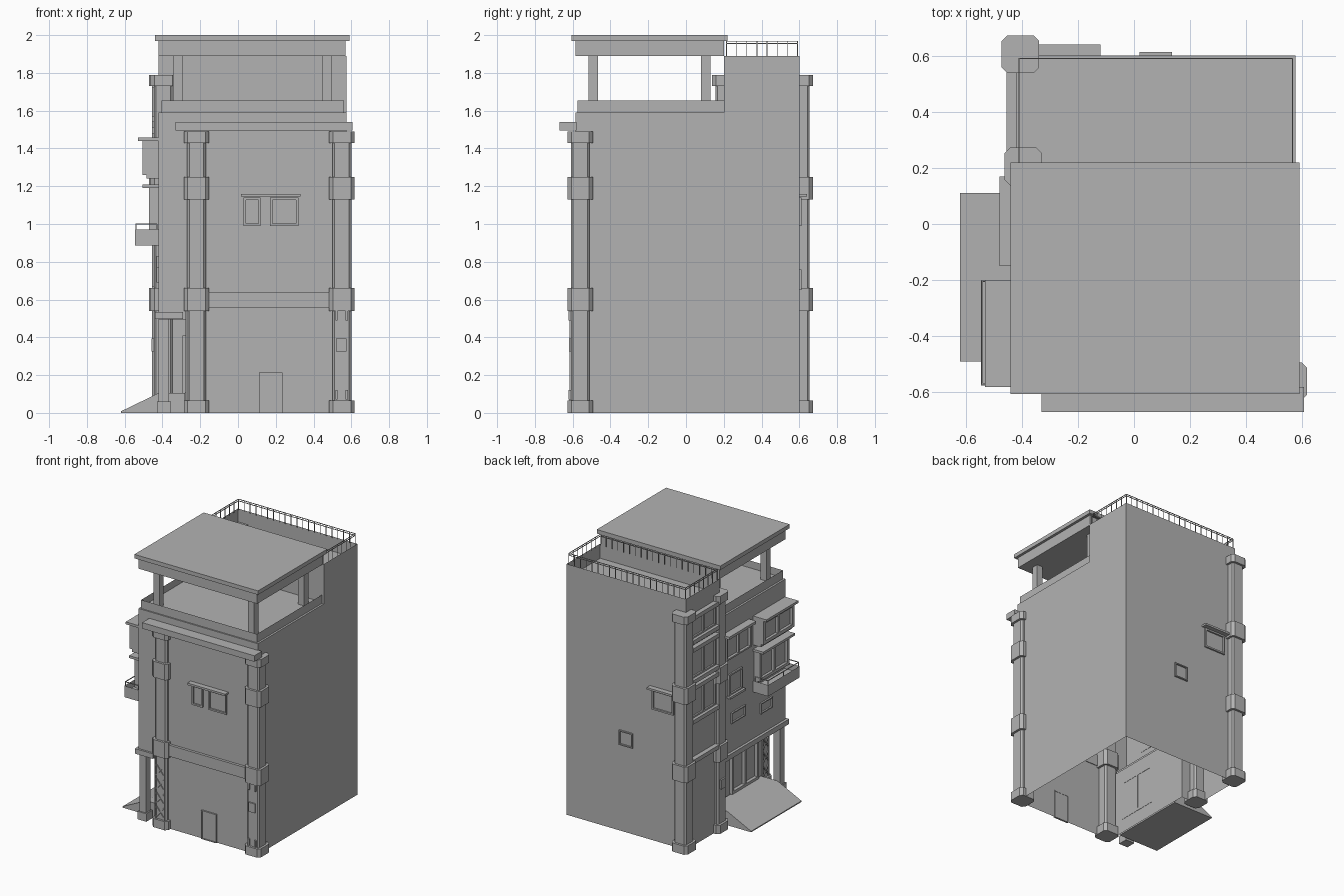
import bpy, bmesh
from mathutils import Vector, Matrix

cube = bpy.data.objects.get("Cube")
if cube:
    bpy.data.objects.remove(cube)

concrete = bpy.data.materials.new("concrete grey")
concrete.use_nodes = True
GREY = (0.45, 0.45, 0.45, 1)
concrete.diffuse_color = GREY
concrete.node_tree.nodes["Principled BSDF"].inputs["Base Color"].default_value = GREY


def finish(name, bm):
    bmesh.ops.recalc_face_normals(bm, faces=bm.faces)
    mesh = bpy.data.meshes.new(name)
    bm.to_mesh(mesh)
    bm.free()
    mesh.materials.append(concrete)
    obj = bpy.data.objects.new(name, mesh)
    bpy.context.collection.objects.link(obj)
    return obj


def add_box(bm, x0, x1, y0, y1, z0, z1):
    mid = Vector((x0 + x1, y0 + y1, z0 + z1)) / 2
    size = (abs(x1 - x0), abs(y1 - y0), abs(z1 - z0), 1)
    bmesh.ops.create_cube(bm, size=1, matrix=Matrix.Translation(mid) @ Matrix.Diagonal(size))


def boxes(name, *dims):
    bm = bmesh.new()
    for d in dims:
        add_box(bm, *d)
    return finish(name, bm)


def bars(name, segments, w):
    # Square bars between pairs of points
    bm = bmesh.new()
    for p, q in segments:
        p, q = Vector(p), Vector(q)
        rot = (q - p).to_track_quat('Z', 'Y').to_matrix().to_4x4()
        size = Matrix.Diagonal((w, w, (q - p).length, 1))
        bmesh.ops.create_cube(bm, size=1, matrix=Matrix.Translation((p + q) / 2) @ rot @ size)
    return finish(name, bm)


def add_prism(bm, pts, z0, z1, bottom=True, top=True):
    lo = [bm.verts.new((x, y, z0)) for x, y in pts]
    hi = [bm.verts.new((x, y, z1)) for x, y in pts]
    for i in range(len(pts)):
        j = (i + 1) % len(pts)
        bm.faces.new((lo[i], lo[j], hi[j], hi[i]))
    if bottom:
        bm.faces.new(lo[::-1])
    return bm.faces.new(hi) if top else None


def rect(x0, x1, y0, y1):
    return [(x0, y0), (x1, y0), (x1, y1), (x0, y1)]


def tub(name, x0, x1, y0, y1, z0, z1, wall, depth):
    # Walled block with a sunken top
    bm = bmesh.new()
    top = add_prism(bm, rect(x0, x1, y0, y1), z0, z1, bottom=False)
    for step in (wall, 0.0):
        if step:
            bmesh.ops.inset_individual(bm, faces=[top], thickness=step)
        else:
            ext = bmesh.ops.extrude_discrete_faces(bm, faces=[top])
            bmesh.ops.translate(bm, verts=ext["faces"][0].verts, vec=(0, 0, -depth))
    return finish(name, bm)


# Wall planes, for details placed by position along the wall and depth outwards
L, R, F, B = -0.42, 0.575, -0.585, 0.6
WALLS = {
    "front": lambda u0, u1, d0, d1: (u0, u1, F - d1, F - d0),
    "back": lambda u0, u1, d0, d1: (u0, u1, B + d0, B + d1),
    "side": lambda u0, u1, d0, d1: (L - d1, L - d0, u0, u1),
}


def on_wall(wall, u0, u1, z0, z1, d0, d1):
    return (*WALLS[wall](u0, u1, d0, d1), z0, z1)


def window(name, wall, u0, u1, z0, z1, panes=1, base=0.0, t=0.012, depth=0.012):
    lo, hi = base - 0.002, base + depth
    parts = [on_wall(wall, u0, u1, z0, z0 + t, lo, hi), on_wall(wall, u0, u1, z1 - t, z1, lo, hi)]
    for i in range(panes + 1):
        u = u0 + (u1 - u0 - t) * i / panes
        parts.append(on_wall(wall, u, u + t, z0, z1, lo, hi))
    boxes(name, *parts)


# Main shell: ground floor with a recessed porch corner, then the full upper floors
bm = bmesh.new()
add_prism(bm, [(-0.27, F), (R, F), (R, B), (L, B), (L, 0.2), (-0.27, 0.2)], 0, 0.5, False, False)
finish("ground_floor_walls", bm)
bm = bmesh.new()
add_prism(bm, rect(L, R, F, B), 0.5, 1.59, bottom=False)
finish("upper_floor_walls", bm)
boxes("porch_ceiling", (L, -0.27, F, 0.2, 0.495, 0.505))
tub("stair_tower", L, R, 0.2, B, 1.59, 1.89, 0.015, 0.11)
tub("terrace_parapet", -0.405, 0.56, -0.575, 0.2, 1.59, 1.655, 0.02, 0.055)

# Canopy over the terrace
boxes("canopy_beam", (-0.42, 0.57, -0.585, 0.2, 1.89, 1.97))
boxes("canopy_roof", (-0.44, 0.59, -0.605, 0.22, 1.97, 2.0))
boxes("canopy_posts", *[(x, x + 0.05, y, y + 0.05, 1.6, 1.9)
                        for x in (-0.345, 0.445) for y in (-0.515, 0.08)])

# Tower railing
segs = []
x0, x1, y0, y1 = L + 0.01, R - 0.01, 0.215, B - 0.01
corners = [(x0, y0), (x1, y0), (x1, y1), (x0, y1)]
for i, a in enumerate(corners):
    a, b = Vector(a), Vector(corners[(i + 1) % 4])
    for z in (1.955, 1.968):
        segs.append(((*a, z), (*b, z)))
    n = round((b - a).length / 0.05)
    for k in range(n):
        p = a.lerp(b, k / n)
        segs.append(((*p, 1.885), (*p, 1.967)))
bars("tower_railing", segs, 0.004)


# Columns with chamfered collars
def octagon(cx, cy, h, c):
    return [(cx + x, cy + y) for x, y in
            ((-h, c - h), (c - h, -h), (h - c, -h), (h, c - h),
             (h, h - c), (h - c, h), (c - h, h), (-h, h - c))]


def column(name, cx, cy, top):
    bm = bmesh.new()
    add_prism(bm, octagon(cx, cy, 0.05, 0.012), 0, top)
    for lo, hi in ((0, 0.065), (0.54, 0.66), (1.13, 1.25), (top - 0.06, top)):
        add_prism(bm, octagon(cx, cy, 0.067, 0.02), lo, hi)
    finish(name, bm)


column("front_left_column", 0.55, -0.56, 1.49)
column("front_right_column", -0.22, -0.56, 1.49)
column("back_right_column", -0.405, 0.605, 1.79)
column("middle_right_column", -0.395, 0.205, 1.79)

# Steel lattice on the front right column
segs = []
for at in (lambda u, z: (-0.22 + u, -0.613, z), lambda u, z: (-0.273, -0.56 + u, z)):
    segs += [(at(s, 0.065), at(s, 0.54)) for s in (-0.035, 0.035)]
    for k in range(4):
        z = 0.08 + k * 0.105
        segs += [(at(-0.03, z), at(0.03, z + 0.075)), (at(0.03, z), at(-0.03, z + 0.075))]
bars("column_lattice", segs, 0.008)

# Front details
boxes("front_cornice", (-0.33, 0.605, -0.67, -0.58, 1.495, 1.54))
boxes("front_beam", (-0.16, 0.49, -0.605, -0.58, 0.555, 0.64))
boxes("front_door", on_wall("front", 0.115, 0.23, 0.005, 0.21, 0, 0.006))
window("front_door_frame", "front", 0.11, 0.235, 0, 0.215, t=0.006)
window("front_window_narrow", "front", 0.03, 0.12, 0.99, 1.14)
window("front_window_wide", "front", 0.17, 0.32, 0.99, 1.14)
boxes("front_window_awning", on_wall("front", 0.015, 0.33, 1.145, 1.16, 0, 0.04))
boxes("column_meter", (0.52, 0.575, -0.62, -0.6, 0.325, 0.395))
boxes("column_brackets", *[(x, x + 0.012, -0.622, -0.6, z, z + 0.05)
                           for x in (0.515, 0.57) for z in (0.07, 0.49)])
boxes("side_column_meter", (-0.457, -0.44, 0.18, 0.23, 0.325, 0.395))

# Back details
window("back_window", "back", -0.32, -0.14, 0.99, 1.14)
boxes("back_window_awning", on_wall("back", -0.34, -0.12, 1.145, 1.16, 0, 0.04))
window("back_small_window", "back", 0.02, 0.135, 0.65, 0.76, t=0.008)

# Stair windows between the two side columns
bands = [on_wall("side", 0.25, 0.56, z, z + 0.03, -0.01, 0.035)
         for z in (0.64, 0.94, 1.19, 1.24, 1.48, 1.54, 1.72)]
boxes("stair_window_bands", *bands)
for z0, z1 in ((0.97, 1.19), (1.27, 1.48), (1.57, 1.72)):
    window("stair_window", "side", 0.26, 0.55, z0, z1, panes=2)

# Side windows and vents
window("side_wide_window", "side", -0.15, 0.14, 1.25, 1.43, panes=2, depth=0.02)
boxes("side_wide_awning", on_wall("side", -0.15, 0.17, 1.435, 1.455, 0, 0.06))
window("side_small_window", "side", -0.06, 0.1, 0.97, 1.13)
boxes("side_small_sill", on_wall("side", -0.07, 0.11, 0.955, 0.972, 0, 0.03))
window("side_vent", "side", -0.1, 0.07, 0.75, 0.83, t=0.008)
window("side_low_vent", "side", -0.42, -0.28, 0.69, 0.77, t=0.008)
boxes("side_ledge", (-0.44, -0.29, -0.6, 0.16, 0.497, 0.535))

# Upper bay
boxes("upper_bay", on_wall("side", -0.57, -0.2, 1.24, 1.44, 0, 0.065))
window("upper_bay_window", "side", -0.57, -0.2, 1.26, 1.44, panes=2, base=0.065, t=0.025, depth=0.02)
boxes("upper_bay_roof", on_wall("side", -0.58, -0.2, 1.44, 1.458, 0, 0.11))

# Lower bay and its balcony
boxes("lower_bay", on_wall("side", -0.56, -0.21, 0.96, 1.19, 0, 0.03))
window("lower_bay_window", "side", -0.56, -0.21, 0.97, 1.19, panes=2, base=0.03, t=0.022, depth=0.02)
boxes("lower_bay_roof", on_wall("side", -0.575, -0.2, 1.19, 1.208, 0, 0.085))
tub("balcony", -0.545, L, -0.575, -0.2, 0.89, 0.97, 0.012, 0.05)
boxes("balcony_floor", (-0.545, L, -0.575, -0.2, 0.885, 0.892))
rail = [(-0.43, -0.57), (-0.54, -0.57), (-0.54, -0.205), (-0.43, -0.205)]
segs = [((*a, 1.0), (*b, 1.0)) for a, b in zip(rail, rail[1:])]
segs += [((*p, 0.96), (*p, 1.0)) for p in rail + [(-0.54, -0.39)]]
bars("balcony_rail", segs, 0.005)

# Porch with ramp, post and entrance
boxes("porch_floor", (L, -0.28, -0.49, 0.11, 0, 0.105))
bm = bmesh.new()
ends = [[bm.verts.new((x, y, z)) for x, z in ((-0.62, 0), (L, 0), (L, 0.105), (-0.62, 0.008))]
        for y in (-0.49, 0.11)]
for end in ends:
    bm.faces.new(end)
for i in range(4):
    j = (i + 1) % 4
    bm.faces.new((ends[0][i], ends[0][j], ends[1][j], ends[1][i]))
finish("entrance_ramp", bm)
boxes("porch_post", (-0.42, -0.365, -0.575, -0.52, 0, 0.5), (-0.43, -0.355, -0.585, -0.51, 0, 0.06))
window("entrance_frame", "side", -0.45, -0.13, 0.105, 0.41, panes=2, base=-0.15, t=0.02, depth=0.025)
